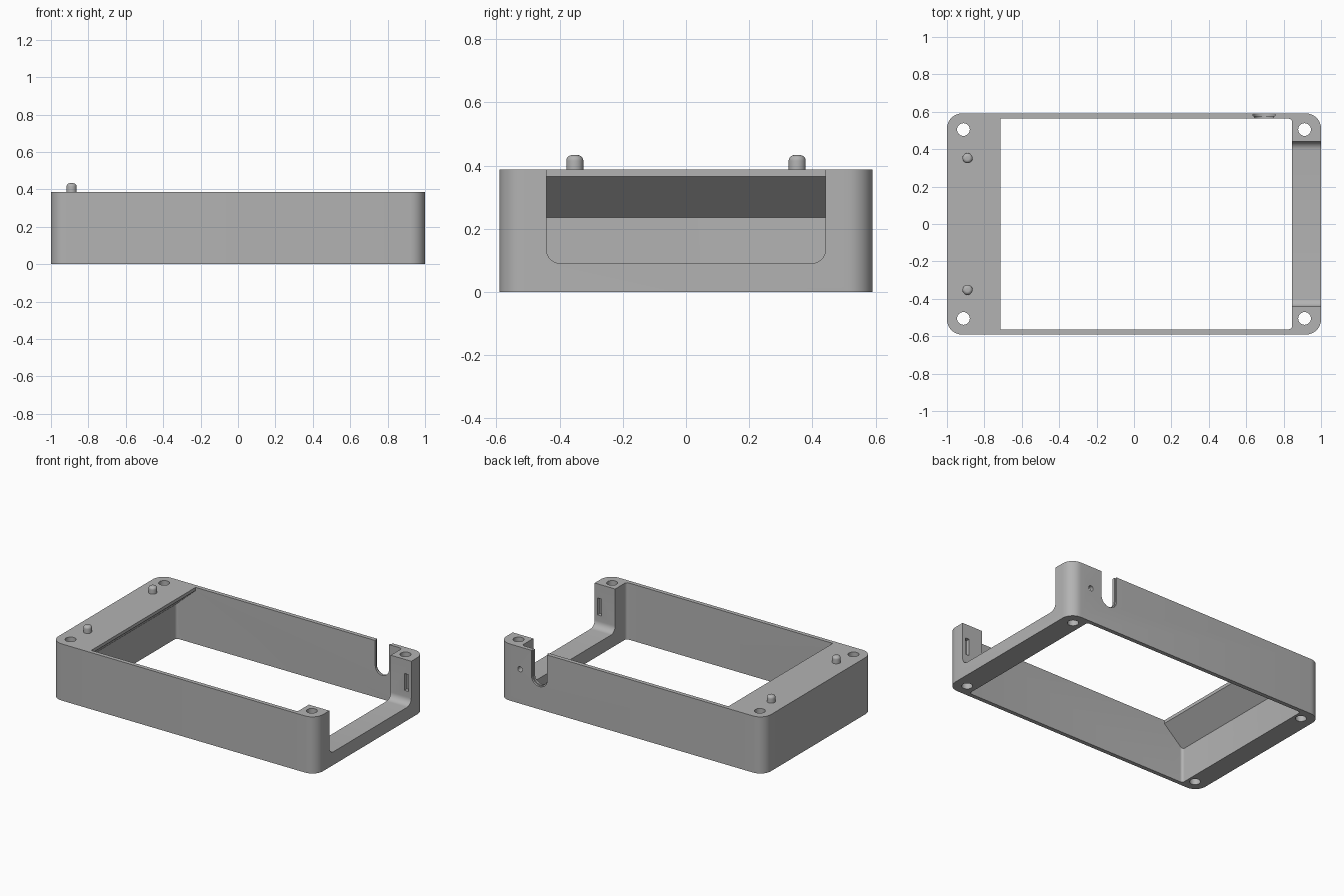
import bpy, bmesh, math
from mathutils import Vector

if "Cube" in bpy.data.objects:
    bpy.data.objects.remove(bpy.data.objects["Cube"])

LENGTH, WIDTH, HEIGHT = 2.0, 1.182, 0.387

grey = bpy.data.materials.new("plain_grey")
grey.use_nodes = True
grey.diffuse_color = (0.45, 0.45, 0.45, 1)
grey.node_tree.nodes["Principled BSDF"].inputs["Base Color"].default_value = (0.45, 0.45, 0.45, 1)


def prism(name, outline, axis, start, end, rounding=0, round_test=None):
    """Extrude a 2D outline along an axis; optionally round the edges that pass the test."""
    place = {"x": lambda a, b, t: (t, a, b),
             "y": lambda a, b, t: (a, t, b),
             "z": lambda a, b, t: (a, b, t)}[axis]
    bm = bmesh.new()
    face = bm.faces.new([bm.verts.new(place(a, b, start)) for a, b in outline])
    moved = bmesh.ops.extrude_face_region(bm, geom=[face])["geom"]
    shift = Vector(place(0, 0, end - start))
    bmesh.ops.translate(bm, vec=shift, verts=[v for v in moved if isinstance(v, bmesh.types.BMVert)])
    if rounding:
        edges = [e for e in bm.edges if round_test(*[v.co for v in e.verts])]
        bmesh.ops.bevel(bm, geom=edges, offset=rounding, segments=8, profile=0.5, affect="EDGES")
    bmesh.ops.recalc_face_normals(bm, faces=bm.faces)
    mesh = bpy.data.meshes.new(name)
    bm.to_mesh(mesh)
    bm.free()
    mesh.materials.append(grey)
    obj = bpy.data.objects.new(name, mesh)
    bpy.context.collection.objects.link(obj)
    return obj


def rect(a0, a1, b0, b1):
    return [(a0, b0), (a1, b0), (a1, b1), (a0, b1)]


def circle(a, b, radius, sides=32):
    turns = [2 * math.pi * i / sides for i in range(sides)]
    return [(a + radius * math.cos(t), b + radius * math.sin(t)) for t in turns]


def u_shape(a, b, radius, top):
    arc = [math.pi * (1 + i / 16) for i in range(17)]
    return [(a + radius * math.cos(t), b + radius * math.sin(t)) for t in arc] + [(a + radius, top), (a - radius, top)]


def cut(body, cutter):
    mod = body.modifiers.new("cut", "BOOLEAN")
    mod.operation, mod.solver, mod.object = "DIFFERENCE", "EXACT", cutter
    bpy.context.view_layer.objects.active = body
    bpy.ops.object.modifier_apply(modifier=mod.name)
    bpy.data.objects.remove(cutter)


def smooth(obj):
    bpy.ops.object.select_all(action="DESELECT")
    obj.select_set(True)
    bpy.context.view_layer.objects.active = obj
    bpy.ops.object.shade_smooth_by_angle(angle=math.radians(30))


def upright(p, q):
    return abs(p.z - q.z) > 0.1 and abs(p.x - q.x) < 0.01 and abs(p.y - q.y) < 0.01


# Frame block with rounded upright corners
frame = prism("frame", rect(-LENGTH / 2, LENGTH / 2, -WIDTH / 2, WIDTH / 2), "z", 0, HEIGHT, 0.08, upright)

# Open middle, with a sloped shelf underside on the right wall
cavity = [(-0.86, -0.1), (0.845, -0.1), (0.845, 0.5), (-0.715, 0.5), (-0.715, 0.365), (-0.86, 0.235)]
cut(frame, prism("cavity_cutter", cavity, "y", -0.563, 0.563, 0.018,
                 lambda p, q: upright(p, q) and (p.x > 0 or p.z < 0.3 and q.z < 0.3)))

# Wide end notch with rounded lower corners
cut(frame, prism("notch_cutter", rect(-0.442, 0.442, 0.09, 0.6), "x", 0.7, 1.1, 0.045,
                 lambda p, q: p.z < 0.1 and q.z < 0.1 and abs(p.x - q.x) > 0.1))

# Corner screw holes
for x in (-0.912, 0.912):
    for y in (-0.505, 0.505):
        cut(frame, prism("screw_hole_cutter", circle(x, y, 0.034), "z", -0.1, 0.6))

# Cable slot in the back wall, stepped through its thickness
cut(frame, prism("cable_slot_inner_cutter", u_shape(0.695, 0.215, 0.052, 0.6), "y", 0.5, 0.58))
cut(frame, prism("cable_slot_outer_cutter", u_shape(0.695, 0.215, 0.06, 0.6), "y", 0.578, 0.7))

# Small side hole beside the cable slot
cut(frame, prism("side_hole_cutter", circle(0.84, 0.235, 0.018, 20), "y", 0.5, 0.7))

# Latch slots in the faces of both end posts
for side in (-1, 1):
    cut(frame, prism("latch_slot_cutter", rect(0.948, 0.978, 0.175, 0.29), "y", side * 0.4, side * 0.468))
smooth(frame)

# Locating pins with domed tops
for name, y in (("front_pin", -0.352), ("back_pin", 0.352)):
    pin = prism(name, circle(-0.89, y, 0.027), "z", HEIGHT - 0.02, 0.433, 0.018,
                lambda p, q: p.z > 0.42 and q.z > 0.42)
    smooth(pin)
